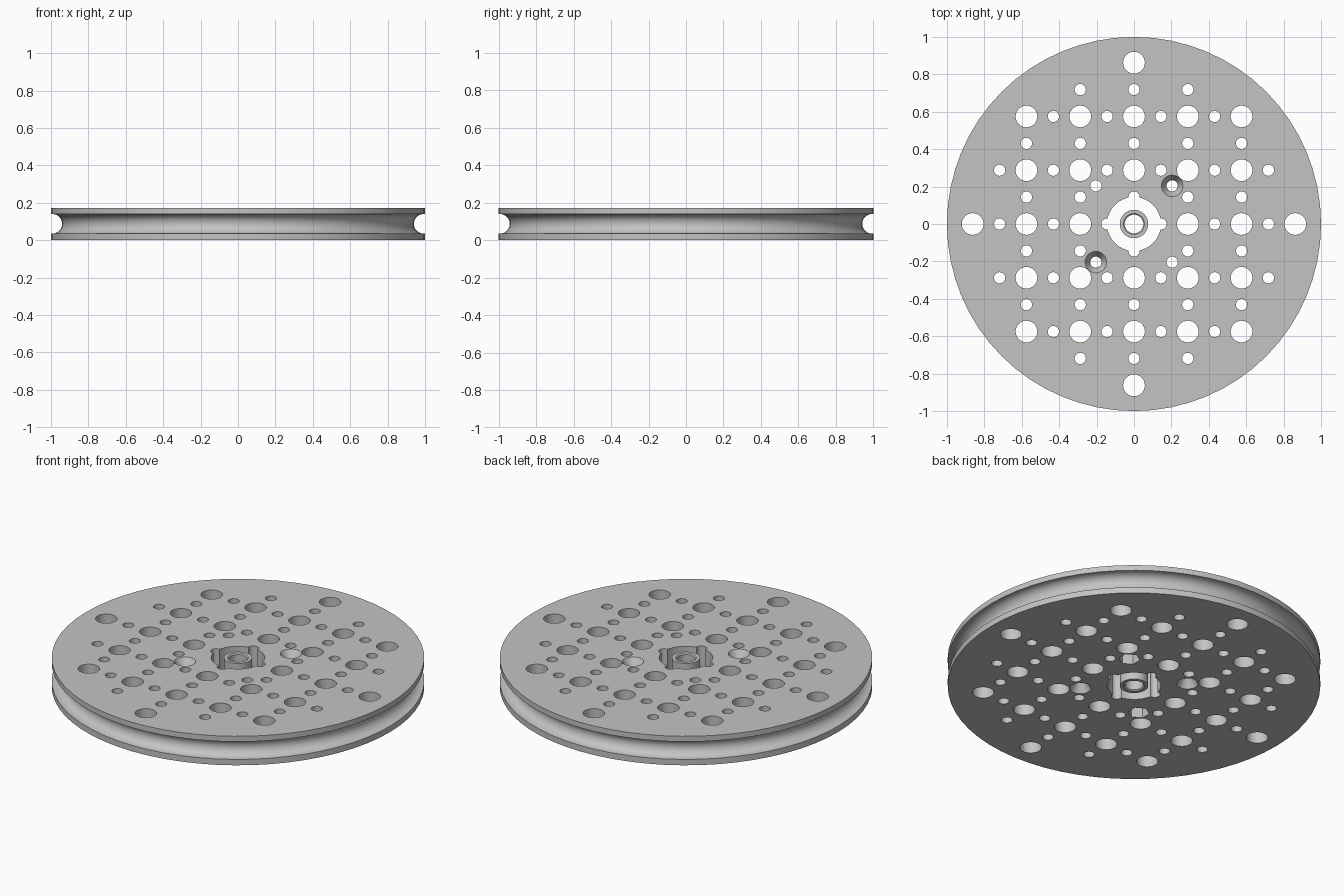
import bpy, bmesh, math
from mathutils import Matrix, Vector

cube = bpy.data.objects.get("Cube")
if cube:
    bpy.data.objects.remove(cube, do_unlink=True)

HEIGHT = 0.172
PITCH = 0.2875
BIG, SMALL, HUB = 0.058, 0.03, 0.144

grey = bpy.data.materials.new("light grey plastic")
grey.use_nodes = True
colour = (0.55, 0.55, 0.55, 1)
grey.diffuse_color = colour
grey.node_tree.nodes["Principled BSDF"].inputs["Base Color"].default_value = colour


def make_object(name, bm):
    bmesh.ops.recalc_face_normals(bm, faces=bm.faces)
    mesh = bpy.data.meshes.new(name)
    bm.to_mesh(mesh)
    bm.free()
    mesh.materials.append(grey)
    obj = bpy.data.objects.new(name, mesh)
    bpy.context.collection.objects.link(obj)
    return obj


def lathe(name, profile, steps, closed):
    """Turn an (r, z) profile around the vertical axis."""
    bm = bmesh.new()
    verts = [bm.verts.new((r, 0, z)) for r, z in profile]
    edges = [bm.edges.new(pair) for pair in zip(verts, verts[1:])]
    if closed:
        edges.append(bm.edges.new((verts[-1], verts[0])))
    bmesh.ops.spin(bm, geom=verts + edges, axis=(0, 0, 1), cent=(0, 0, 0),
                   angle=math.tau, steps=steps, use_duplicate=False)
    bmesh.ops.remove_doubles(bm, verts=bm.verts, dist=1e-5)
    return make_object(name, bm)


def add_drill(bm, x, y, z0, z1, r0, r1=None, sides=32):
    """Add a cylinder or cone from z0 to z1."""
    bmesh.ops.create_cone(
        bm, cap_ends=True, segments=sides, radius1=r0, radius2=r1 or r0,
        depth=z1 - z0, matrix=Matrix.Translation(Vector((x, y, (z0 + z1) / 2))))


def cut(target, bm):
    cutter = make_object("hole_cutter", bm)
    cutter.hide_render = True
    mod = target.modifiers.new("holes", "BOOLEAN")
    mod.operation, mod.solver, mod.object = "DIFFERENCE", "EXACT", cutter
    bpy.context.view_layer.objects.active = target
    bpy.ops.object.modifier_apply(modifier=mod.name)
    bpy.data.objects.remove(cutter, do_unlink=True)


# Wheel with a round rope groove between two flanges
groove = [(0.993 - 0.0525 * math.cos(a), 0.0875 + 0.0525 * math.sin(a))
          for a in (math.radians(-90 + 15 * i) for i in range(13))]
wheel = lathe("pulley_wheel",
              [(0, 0), (1, 0), (1, 0.035)] + groove +
              [(1, 0.14), (1, HEIGHT), (0, HEIGHT)], 64, False)

# Grid of through holes: large on the grid, small halfway between
bm = bmesh.new()
for i in range(-6, 7):
    for j in range(-6, 7):
        x, y = i * PITCH / 2, j * PITCH / 2
        far, near = max(abs(i), abs(j)), min(abs(i), abs(j))
        if i % 2 == 0 and j % 2 == 0:
            if 0 < far <= 4 or (far == 6 and near == 0):
                add_drill(bm, x, y, -0.1, 0.3, BIG)
        elif (i + j) % 2 and (far <= 4 or (far == 5 and near <= 2)):
            add_drill(bm, x, y, -0.1, 0.3, SMALL, sides=24)
# Four screw holes around the hub
for sx in (-1, 1):
    for sy in (-1, 1):
        add_drill(bm, sx * 0.204, sy * 0.204, -0.1, 0.3, SMALL, sides=24)
cut(wheel, bm)

# Hub opening, countersinks and hexagonal nut pockets
bm = bmesh.new()
add_drill(bm, 0, 0, -0.1, 0.3, HUB, sides=48)
for s in (-1, 1):
    p = s * 0.204
    add_drill(bm, p, p, HEIGHT - 0.045, HEIGHT + 0.001, SMALL + 0.0005, BIG)
    add_drill(bm, p, p, -0.1, 0.06, BIG, sides=6)
    add_drill(bm, p, -p, -0.001, 0.045, BIG, SMALL + 0.0005)
cut(wheel, bm)

# Loose axle sleeve in the middle of the hub
sleeve = lathe("axle_sleeve",
               [(0.05, 0.006), (0.056, 0), (0.076, 0), (0.076, HEIGHT),
                (0.056, HEIGHT), (0.05, HEIGHT - 0.006)], 40, True)

for obj in (wheel, sleeve):
    bpy.ops.object.select_all(action="DESELECT")
    obj.select_set(True)
    bpy.context.view_layer.objects.active = obj
    bpy.ops.object.shade_smooth_by_angle(angle=math.radians(25))
